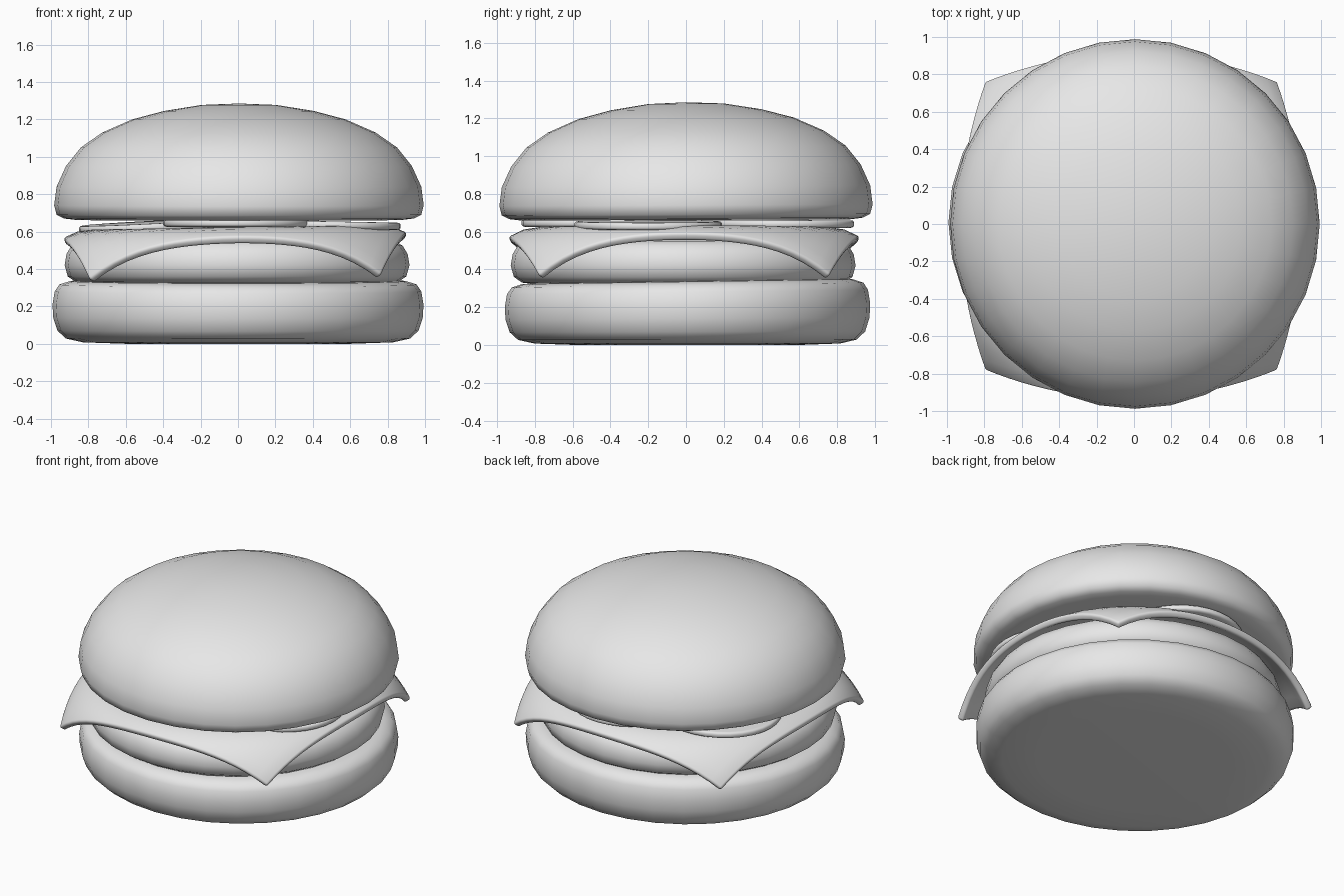
import bpy, bmesh, math

old = bpy.data.objects.get("Cube")
if old:
    bpy.data.objects.remove(old, do_unlink=True)

GREY = (0.8, 0.8, 0.8, 1.0)
mat = bpy.data.materials.new("plain light grey")
mat.use_nodes = True
mat.diffuse_color = GREY
mat.node_tree.nodes["Principled BSDF"].inputs["Base Color"].default_value = GREY


def finish(name, bm):
    """Turn a bmesh into a smooth shaded object."""
    bmesh.ops.recalc_face_normals(bm, faces=bm.faces[:])
    for face in bm.faces:
        face.smooth = True
    mesh = bpy.data.meshes.new(name)
    bm.to_mesh(mesh)
    bm.free()
    mesh.materials.append(mat)
    obj = bpy.data.objects.new(name, mesh)
    bpy.context.collection.objects.link(obj)
    return obj


def lathe(name, profile, centre=(0, 0), squash=1.0, tilt=0.0, steps=32):
    """Revolve (radius, height) points; the first and last lie on the axis."""
    bm = bmesh.new()
    cx, cy = centre
    high = max(z for r, z in profile)
    rings = []
    for r, z in profile[1:-1]:
        ring = []
        for i in range(steps):
            a = math.tau * i / steps
            y = r * squash * math.sin(a)
            ring.append(bm.verts.new((cx + r * math.cos(a), cy + y, z + tilt * y * z / high)))
        rings.append(ring)
    for low, up in zip(rings, rings[1:]):
        for i in range(steps):
            j = (i + 1) % steps
            bm.faces.new((low[i], low[j], up[j], up[i]))
    for ring, z in ((rings[0], profile[0][1]), (rings[-1], profile[-1][1])):
        pole = bm.verts.new((cx, cy, z))
        for i in range(steps):
            bm.faces.new((ring[i], ring[(i + 1) % steps], pole))
    return finish(name, bm)


# Buns and patty
lathe("bottom_bun", [(0, 0.004), (0.6, 0.0), (0.83, 0.008), (0.92, 0.028), (0.965, 0.07),
                     (0.988, 0.14), (0.992, 0.21), (0.98, 0.28), (0.955, 0.317),
                     (0.9, 0.335), (0.75, 0.342), (0, 0.342)],
      centre=(0, 0.008), squash=0.975, tilt=0.015)
lathe("patty", [(0, 0.32), (0.78, 0.32), (0.86, 0.33), (0.905, 0.36), (0.922, 0.42),
                (0.912, 0.48), (0.885, 0.525), (0.84, 0.55), (0.7, 0.565), (0, 0.565)],
      centre=(-0.005, -0.015), squash=0.99)
lathe("top_bun", [(0, 0.665), (0.7, 0.663), (0.87, 0.662), (0.935, 0.67), (0.975, 0.69),
                  (0.988, 0.74), (0.975, 0.84), (0.925, 0.95), (0.845, 1.05), (0.73, 1.13),
                  (0.57, 1.2), (0.4, 1.245), (0.2, 1.277), (0, 1.285)],
      centre=(0.005, 0), tilt=0.008)

# Cheese slice: a square sheet whose corners droop over the patty
bm = bmesh.new()
bmesh.ops.create_grid(bm, x_segments=24, y_segments=24, size=1)
for v in bm.verts:
    u, w = v.co.x, v.co.y
    x = u * (0.91 - 0.14 * w * w)
    y = w * (0.92 - 0.16 * u * u)
    fall = max(0, (math.hypot(x, y) - 0.75) / 0.33)
    v.co = (x - 0.015, y - 0.01, 0.6 - 0.25 * fall ** 2.5 + 0.015 * x)
cheese = finish("cheese_slice", bm)
solid = cheese.modifiers.new("thickness", "SOLIDIFY")
solid.thickness = 0.045
solid.offset = 0
bevel = cheese.modifiers.new("rounded_rim", "BEVEL")
bevel.width = 0.016
bevel.segments = 3
bevel.limit_method = "ANGLE"
bevel.angle_limit = math.radians(50)

# Pickle slices, leaning slightly on one another
pickles = [("front", -0.01, -0.48, 0.645, 0.0, 0.0),
           ("left", 0.48, -0.2, 0.635, 0.0, -0.02),
           ("right", -0.46, 0.3, 0.63, 0.02, 0.05),
           ("back", 0.05, 0.5, 0.64, 0.0, 0.0)]
for side, x, y, z, lean_x, lean_y in pickles:
    slice_ = lathe("pickle_" + side, [(0, -0.02), (0.37, -0.02), (0.385, -0.016), (0.39, -0.008),
                                      (0.39, 0.01), (0.383, 0.018), (0.37, 0.02), (0, 0.02)])
    slice_.location = (x, y, z)
    slice_.rotation_euler = (lean_x, -lean_y, 0)
